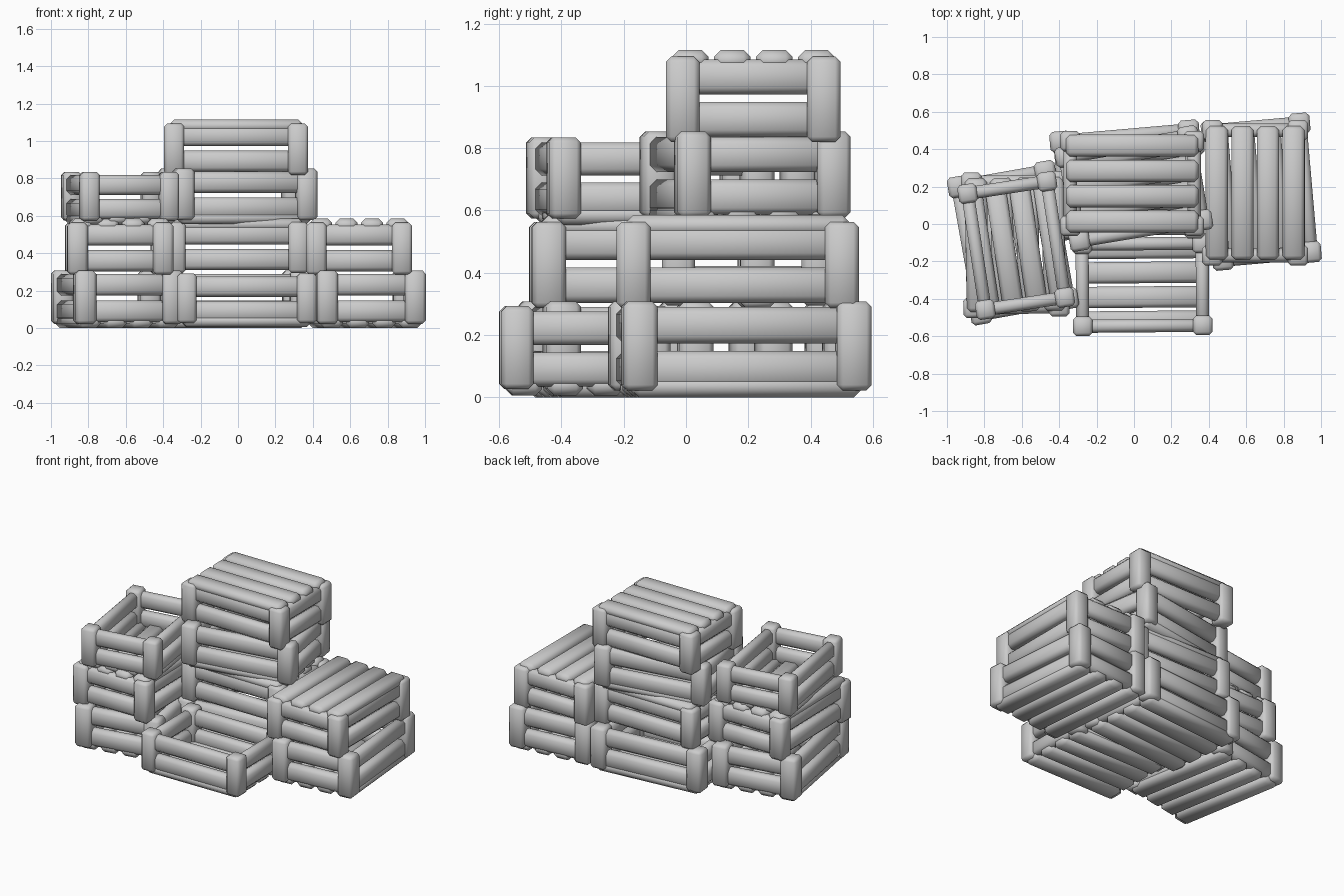
import bpy, bmesh
from math import radians, pi
from mathutils import Matrix, Vector

cube = bpy.data.objects.get("Cube")
if cube:
    bpy.data.objects.remove(cube, do_unlink=True)

# One plain grey for every crate
grey = bpy.data.materials.new("plain_grey")
grey.use_nodes = True
GREY = (0.6, 0.6, 0.6, 1)
grey.diffuse_color = GREY
grey.node_tree.nodes["Principled BSDF"].inputs["Base Color"].default_value = GREY

# Crate proportions: half spacing of the corner posts, and part sizes
HX, HY = 0.345, 0.236
POST, POST_H, POST_Z = 0.112, 0.286, 0.165
RAIL_H, RAIL_T = 0.117, 0.075
SLAT_W, SLAT_T, SLAT_STEP = 0.123, 0.07, 0.141


def beam(bm, size, centre, chamfer):
    """Add a box with chamfered edges."""
    part = bmesh.new()
    bmesh.ops.create_cube(part, size=1)
    bmesh.ops.scale(part, vec=size, verts=part.verts)
    bmesh.ops.bevel(part, geom=part.edges[:], offset=chamfer, segments=1,
                    affect='EDGES')
    bmesh.ops.translate(part, vec=centre, verts=part.verts)
    temp = bpy.data.meshes.new("temp")
    part.to_mesh(temp)
    part.free()
    bm.from_mesh(temp)
    bpy.data.meshes.remove(temp)


def finish(bm, name):
    mesh = bpy.data.meshes.new(name)
    bm.to_mesh(mesh)
    bm.free()
    mesh.materials.append(grey)
    mesh.shade_smooth()
    mesh.set_sharp_from_angle(angle=radians(50))
    return mesh


# Corner posts
bm = bmesh.new()
for sx in (-1, 1):
    for sy in (-1, 1):
        beam(bm, (POST, POST, POST_H), (sx * HX, sy * HY, POST_Z), 0.018)
posts = finish(bm, "posts")

# Two rails on each side
bm = bmesh.new()
for z in (0.09, 0.232):
    for s in (-1, 1):
        beam(bm, (2 * HX, RAIL_T, RAIL_H), (0, s * HY, z), 0.023)
        beam(bm, (RAIL_T, 2 * HY, RAIL_H), (s * HX, 0, z), 0.023)
rails = finish(bm, "rails")

# Four floor slats
bm = bmesh.new()
for i in range(4):
    beam(bm, (0.738, SLAT_W, SLAT_T),
         (0, (i - 1.5) * SLAT_STEP, SLAT_T / 2), 0.023)
slats = finish(bm, "slats")


def crate(name, x, y, z, turn, scale, flipped=False):
    """Place a crate; z is the outer face of its slats."""
    m = Matrix.Translation(Vector((x, y, z)))
    m = m @ Matrix.Rotation(radians(turn), 4, 'Z')
    if flipped:
        m = m @ Matrix.Rotation(pi, 4, 'X')
    m = m @ Matrix.Scale(scale, 4)
    for mesh in (posts, rails, slats):
        ob = bpy.data.objects.new(name + "_" + mesh.name, mesh)
        bpy.context.collection.objects.link(ob)
        ob.matrix_world = m


# Right-hand stack (as seen from the front)
crate("left_lower_crate", 0.68, 0.173, 0, 95, 1)
crate("left_upper_crate", 0.648, 0.166, 0.585, 90, 0.97, True)

# Left-hand stack
crate("right_lower_crate", -0.647, -0.10, 0, 100, 1)
crate("right_middle_crate", -0.635, -0.11, 0.585, 91, 0.97, True)
crate("right_top_crate", -0.63, -0.115, 0.554, 98.7, 0.91)

# Centre stack and the open crate in front of it
crate("front_crate", 0.045, -0.325, 0.006, 0.5, 0.93)
crate("centre_lower_crate", -0.03, 0.235, 0, 5, 1)
crate("centre_middle_crate", -0.005, 0.2, 0.587, 0, 0.95, True)
crate("centre_upper_crate", -0.001, 0.19, 0.556, 9.5, 0.965)
crate("centre_top_crate", -0.01, 0.216, 1.115, 0, 0.96, True)
